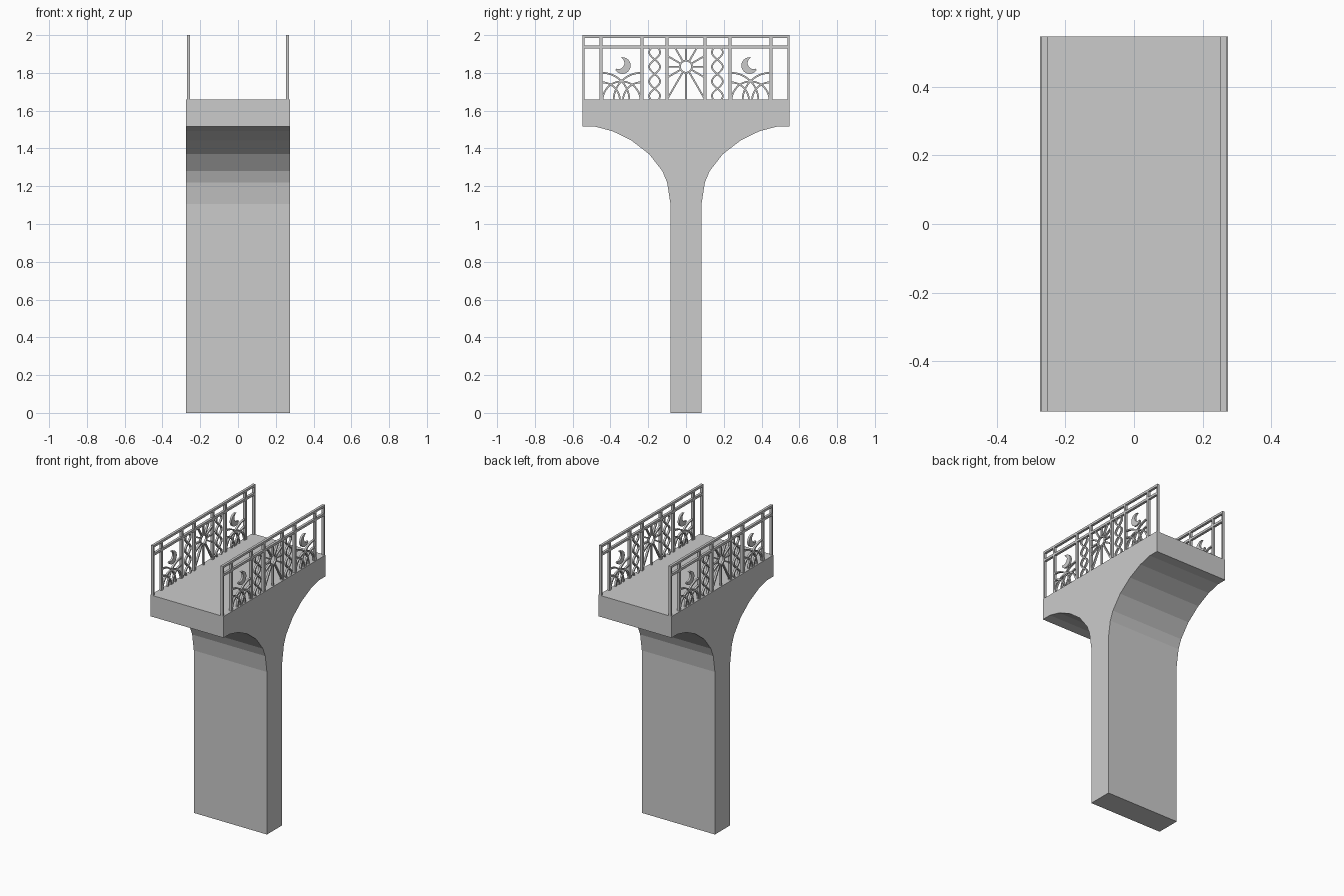
import bpy, bmesh
from math import sin, cos, pi, radians

if "Cube" in bpy.data.objects:
    bpy.data.objects.remove(bpy.data.objects["Cube"])

def prism(bm, pts, x0, x1):
    """Extrude a (y, z) polygon from x0 to x1."""
    a = [bm.verts.new((x0, y, z)) for y, z in pts]
    b = [bm.verts.new((x1, y, z)) for y, z in pts]
    n = len(pts)
    bm.faces.new(a)
    bm.faces.new(b[::-1])
    for i in range(n):
        j = (i + 1) % n
        bm.faces.new((a[i], b[i], b[j], a[j]))

def ribbon(bm, pts, w, x0, x1, closed=False):
    """Flat bar of width w that follows a (y, z) path."""
    n, rows = len(pts), []
    for i, (y, z) in enumerate(pts):
        p = pts[i - 1] if closed or i else pts[0]
        q = pts[(i + 1) % n] if closed else pts[min(i + 1, n - 1)]
        dy, dz = q[0] - p[0], q[1] - p[1]
        l = (dy * dy + dz * dz) ** 0.5
        ny, nz = -dz / l * w / 2, dy / l * w / 2
        rows.append([bm.verts.new(c) for c in (
            (x0, y + ny, z + nz), (x1, y + ny, z + nz),
            (x1, y - ny, z - nz), (x0, y - ny, z - nz))])
    for i in range(n if closed else n - 1):
        r, s = rows[i], rows[(i + 1) % n]
        for k in range(4):
            m = (k + 1) % 4
            bm.faces.new((r[k], r[m], s[m], s[k]))
    if not closed:
        bm.faces.new(rows[0])
        bm.faces.new(rows[-1][::-1])

def box(bm, y0, y1, z0, z1):
    prism(bm, [(y0, z0), (y1, z0), (y1, z1), (y0, z1)], X0, X1)

def arc(cy, cz, r, a0, a1, n):
    return [(cy + r * cos(radians(a0 + (a1 - a0) * i / n)),
             cz + r * sin(radians(a0 + (a1 - a0) * i / n))) for i in range(n + 1)]

def finish(name, bm, mirror=True):
    bmesh.ops.recalc_face_normals(bm, faces=bm.faces)
    me = bpy.data.meshes.new(name)
    bm.to_mesh(me)
    bm.free()
    ob = bpy.data.objects.new(name, me)
    bpy.context.collection.objects.link(ob)
    if mirror:
        ob.modifiers.new("other_side", 'MIRROR').use_mirror_merge = False

X0, X1 = 0.253, 0.27          # railing thickness
O0, O1 = 0.255, 0.268         # ornament thickness
FLOOR, RAIL = 1.655, 1.932    # panel bottom and top

# Pier flaring into the deck
half = [(0.082, 0), (0.082, 1.105), (0.1, 1.22), (0.125, 1.28), (0.195, 1.37),
        (0.29, 1.443), (0.39, 1.492), (0.48, 1.515), (0.548, 1.515), (0.548, 1.66)]
bm = bmesh.new()
prism(bm, half + [(-y, z) for y, z in reversed(half)], -0.275, 0.275)
finish("bridge_pier_and_deck", bm, False)

# Rails and posts
bm = bmesh.new()
box(bm, -0.548, 0.548, 1.985, 2.0)
box(bm, -0.54, 0.54, 1.928, 1.944)
for s in (-1, 1):
    for y, w in ((0.543, 0.01), (0.45, 0.016), (0.233, 0.016), (0.1, 0.016)):
        box(bm, s * y - w / 2, s * y + w / 2, FLOOR, 1.987)
finish("railing_frame", bm)

# Sun: ring and clipped rays
bm = bmesh.new()
cz = 1.833
ribbon(bm, arc(0, cz, 0.032, 0, 345, 23), 0.009, O0, O1, True)
for i in range(12):
    c, s = cos(i * pi / 6), sin(i * pi / 6)
    t = min(0.094 / max(abs(c), 1e-6),
            (RAIL - cz if s > 0 else cz - FLOOR) / max(abs(s), 1e-6))
    ribbon(bm, [(c * 0.034, cz + s * 0.034), (c * t, cz + s * t)], 0.009, O0, O1)
finish("sun_panel", bm)

# Twisted strands
bm = bmesh.new()
for side in (-1, 1):
    for k in (-1, 1):
        path = []
        for i in range(43):
            z = FLOOR + (RAIL - FLOOR) * i / 42
            path.append((side * 0.166 + k * 0.029 * cos((z - 1.909) * pi / 0.077), z))
        ribbon(bm, path, 0.009, O0, O1)
finish("twisted_panels", bm)

# Moons above overlapping arcs
bm = bmesh.new()
for s in (-1, 1):
    outer = arc(-0.337, 1.839, 0.044, -145, 105, 20)
    inner = arc(-0.358, 1.852, 0.032, 72, -112, 14)
    prism(bm, [(-s * y, z) for y, z in outer + inner], O0, O1)
    paths = [arc(-0.3415, FLOOR, 0.1, 0, 180, 20)]
    for r in (0.145, 0.095):
        paths += [arc(-0.445, FLOOR, r, 0, 90, 14), arc(-0.238, FLOOR, r, 90, 180, 14)]
    for p in paths:
        ribbon(bm, [(-s * y, z) for y, z in p], 0.009, O0, O1)
finish("moon_panels", bm)
